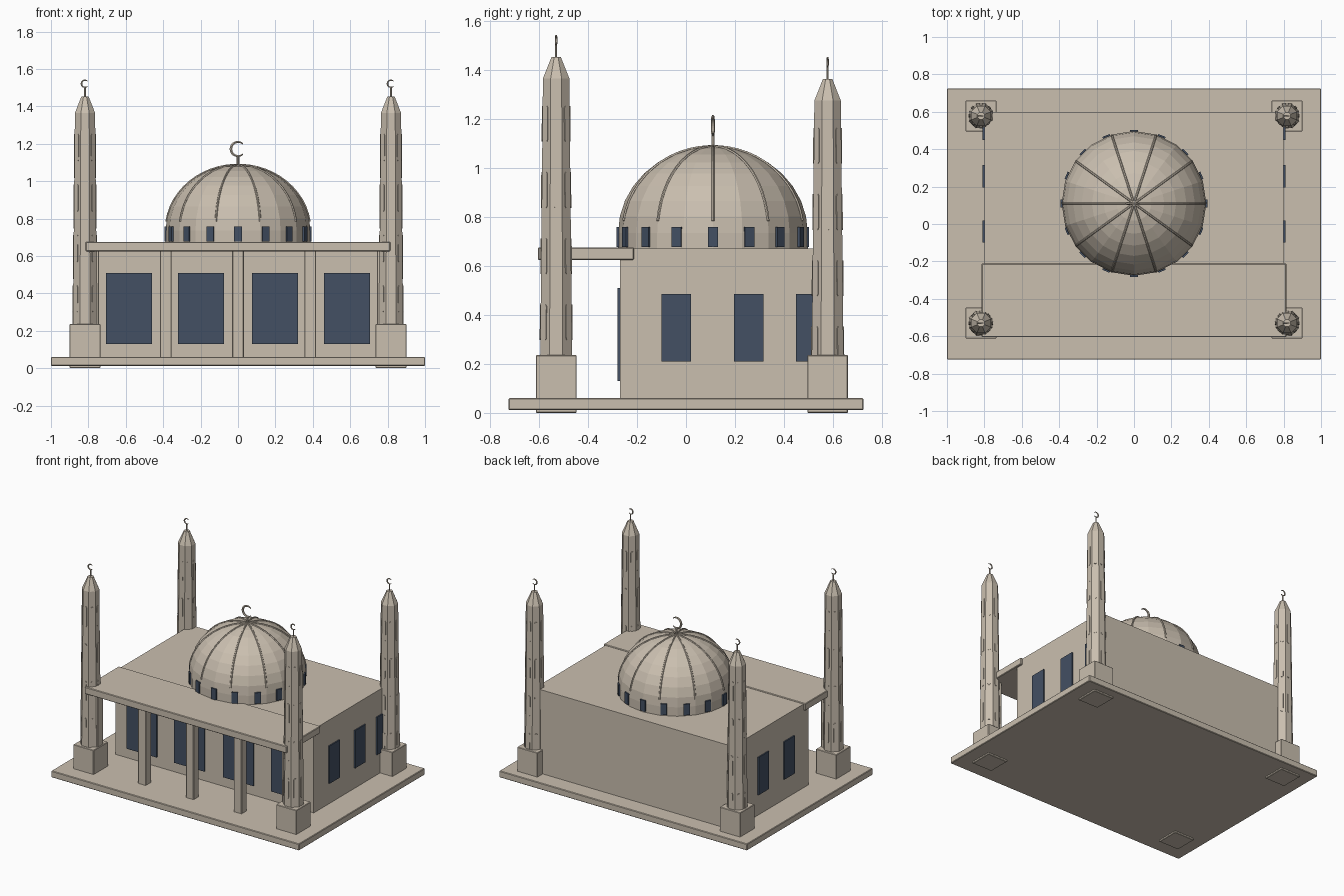
import bpy, bmesh, math
from mathutils import Matrix, Vector

if "Cube" in bpy.data.objects:
    bpy.data.objects.remove(bpy.data.objects["Cube"])


def material(name, rgb):
    m = bpy.data.materials.new(name)
    m.diffuse_color = (*rgb, 1)
    m.use_nodes = True
    m.node_tree.nodes["Principled BSDF"].inputs["Base Color"].default_value = m.diffuse_color
    return m


STONE = material("warm_stone", (0.59, 0.52, 0.43))
GLASS = material("dark_blue_glass", (0.056, 0.08, 0.125))


def finish(name, bm, mat):
    bmesh.ops.recalc_face_normals(bm, faces=bm.faces)
    me = bpy.data.meshes.new(name)
    bm.to_mesh(me)
    bm.free()
    me.materials.append(mat)
    ob = bpy.data.objects.new(name, me)
    bpy.context.collection.objects.link(ob)
    return ob


def box(name, x, y, z, mat=STONE, bevel=0.0):
    bm = bmesh.new()
    lo, hi = Vector((x[0], y[0], z[0])), Vector((x[1], y[1], z[1]))
    bmesh.ops.create_cube(bm, size=1, matrix=Matrix.Translation((lo + hi) / 2) @ Matrix.Diagonal((*(hi - lo), 1)))
    if bevel:
        bmesh.ops.bevel(bm, geom=bm.edges[:], offset=bevel, segments=1, affect='EDGES')
    return finish(name, bm, mat)


def lathe(name, profile, sides, centre, turn=0.0):
    """Closed flat-sided solid from (radius, height) pairs."""
    bm = bmesh.new()
    rings = []
    for r, z in profile:
        rings.append([bm.verts.new((centre[0] + r * math.cos(turn + math.tau * i / sides),
                                    centre[1] + r * math.sin(turn + math.tau * i / sides), z))
                      for i in range(sides)])
    for a, b in zip(rings, rings[1:]):
        for i in range(sides):
            j = (i + 1) % sides
            bm.faces.new((a[i], a[j], b[j], b[i]))
    bm.faces.new(rings[0])
    bm.faces.new(rings[-1])
    return finish(name, bm, STONE)


def tube(name, paths, radius):
    """Thin round rods along (point, thickness) paths."""
    cu = bpy.data.curves.new(name, 'CURVE')
    cu.dimensions = '3D'
    cu.bevel_depth = radius
    cu.bevel_resolution = 1
    cu.use_fill_caps = True
    for path in paths:
        sp = cu.splines.new('POLY')
        sp.points.add(len(path) - 1)
        for p, (co, t) in zip(sp.points, path):
            p.co = (*co, 1)
            p.radius = t
    tmp = bpy.data.objects.new(name, cu)
    bpy.context.collection.objects.link(tmp)
    dg = bpy.context.evaluated_depsgraph_get()
    me = bpy.data.meshes.new_from_object(tmp.evaluated_get(dg))
    bpy.data.objects.remove(tmp)
    me.materials.clear()
    me.materials.append(STONE)
    me.polygons.foreach_set("use_smooth", [False] * len(me.polygons))
    ob = bpy.data.objects.new(name, me)
    bpy.context.collection.objects.link(ob)


def crescent(name, x, y, base, centre_z, r, thick):
    arc = []
    for i in range(17):
        a = math.radians(45 + 270 * i / 16)
        arc.append(((x + r * math.cos(a), y, centre_z + r * math.sin(a)),
                    0.45 + 0.55 * math.sin(math.pi * i / 16)))
    rod = [((x, y, base), 0.9), ((x, y, centre_z - r), 0.9)]
    tube(name, [arc, rod], thick)


# Base, hall, porch roof and porch columns
box("base_slab", (-1, 1), (-0.725, 0.725), (0.012, 0.06), bevel=0.004)
box("main_hall", (-0.8, 0.8), (-0.27, 0.6), (0.05, 0.67))
box("porch_roof", (-0.815, 0.815), (-0.605, -0.212), (0.625, 0.676), bevel=0.004)
for i in range(5):
    cx = (i - 2) * 0.387
    box("porch_column", (cx - 0.031, cx + 0.031), (-0.556, -0.494), (0.05, 0.63), bevel=0.003)

# Hall windows
for cx in (-0.583, -0.198, 0.198, 0.583):
    box("front_window", (cx - 0.122, cx + 0.122), (-0.279, -0.2695), (0.13, 0.51), GLASS)
for s in (-1, 1):
    for cy in (-0.04, 0.256, 0.51):
        box("side_window", sorted((s * 0.7995, s * 0.809)), (cy - 0.06, cy + 0.06), (0.21, 0.485), GLASS)

# Dome with a short drum
DC, DR, DZ, DH = (0, 0.11), 0.387, 0.735, 0.353
profile = [(DR, 0.66)]
for i in range(9):
    t = math.radians(87) * i / 8
    profile.append((DR * math.cos(t), DZ + DH * math.sin(t)))
lathe("dome", profile, 20, DC)

# Ten ribs over the dome
ribs = []
for k in range(10):
    a = math.tau * k / 10
    path = []
    for i in range(13):
        t = math.radians(8 + 80 * i / 12)
        r = DR * math.cos(t)
        path.append(((DC[0] + r * math.cos(a), DC[1] + r * math.sin(a), DZ + DH * math.sin(t)), 1))
    ribs.append(path)
tube("dome_ribs", ribs, 0.006)

# Sixteen small drum windows
bm = bmesh.new()
for k in range(16):
    m = (Matrix.Translation((*DC, 0.718)) @ Matrix.Rotation(math.tau * k / 16, 4, 'Z')
         @ Matrix.Translation((0.388, 0, 0)) @ Matrix.Diagonal((0.0095, 0.042, 0.08, 1)))
    bmesh.ops.create_cube(bm, size=1, matrix=m)
finish("drum_windows", bm, GLASS)
crescent("dome_crescent", *DC, 1.07, 1.172, 0.038, 0.008)


# Raised rounded strips on the eight sides of a tower
def tower_strips(x, y, top):
    bm = bmesh.new()
    w, h = 0.009, 0.065
    z0, r0, r1 = 0.235, 0.065, 0.054
    tilt = math.atan2(r0 - r1, top - z0)
    for k in range(8):
        for n in range(4):
            z = top - 0.185 - 0.27 * n
            r = r0 + (r1 - r0) * (z - z0) / (top - z0)
            m = (Matrix.Translation((x, y, z)) @ Matrix.Rotation(math.tau * k / 8, 4, 'Z')
                 @ Matrix.Translation((r, 0, 0)) @ Matrix.Rotation(-tilt, 4, 'Y'))
            loops = []
            for d in (-0.003, 0.003):
                ring = []
                for i in range(8):
                    a = math.pi * (i % 4) / 3 + (math.pi if i > 3 else 0)
                    end = h if i < 4 else -h
                    ring.append(bm.verts.new(m @ Vector((d, w * math.cos(a), end + w * math.sin(a)))))
                loops.append(ring)
            bm.faces.new(loops[0])
            bm.faces.new(loops[1])
            for i in range(8):
                j = (i + 1) % 8
                bm.faces.new((loops[0][i], loops[0][j], loops[1][j], loops[1][i]))
    finish("tower_strips", bm, STONE)


# Four corner towers, the rear pair slightly lower
k8 = 1 / math.cos(math.pi / 8)
for y, top in ((-0.53, 1.365), (0.578, 1.275)):
    for x in (-0.818, 0.818):
        box("tower_pedestal", (x - 0.082, x + 0.082), (y - 0.083, y + 0.083), (0, 0.236), bevel=0.003)
        lathe("tower_shaft", [(0.065 * k8, 0.23), (0.054 * k8, top), (0.019 * k8, top + 0.088)],
              8, (x, y), math.pi / 8)
        tower_strips(x, y, top)
        crescent("tower_crescent", x, y, top + 0.08, top + 0.156, 0.019, 0.005)
